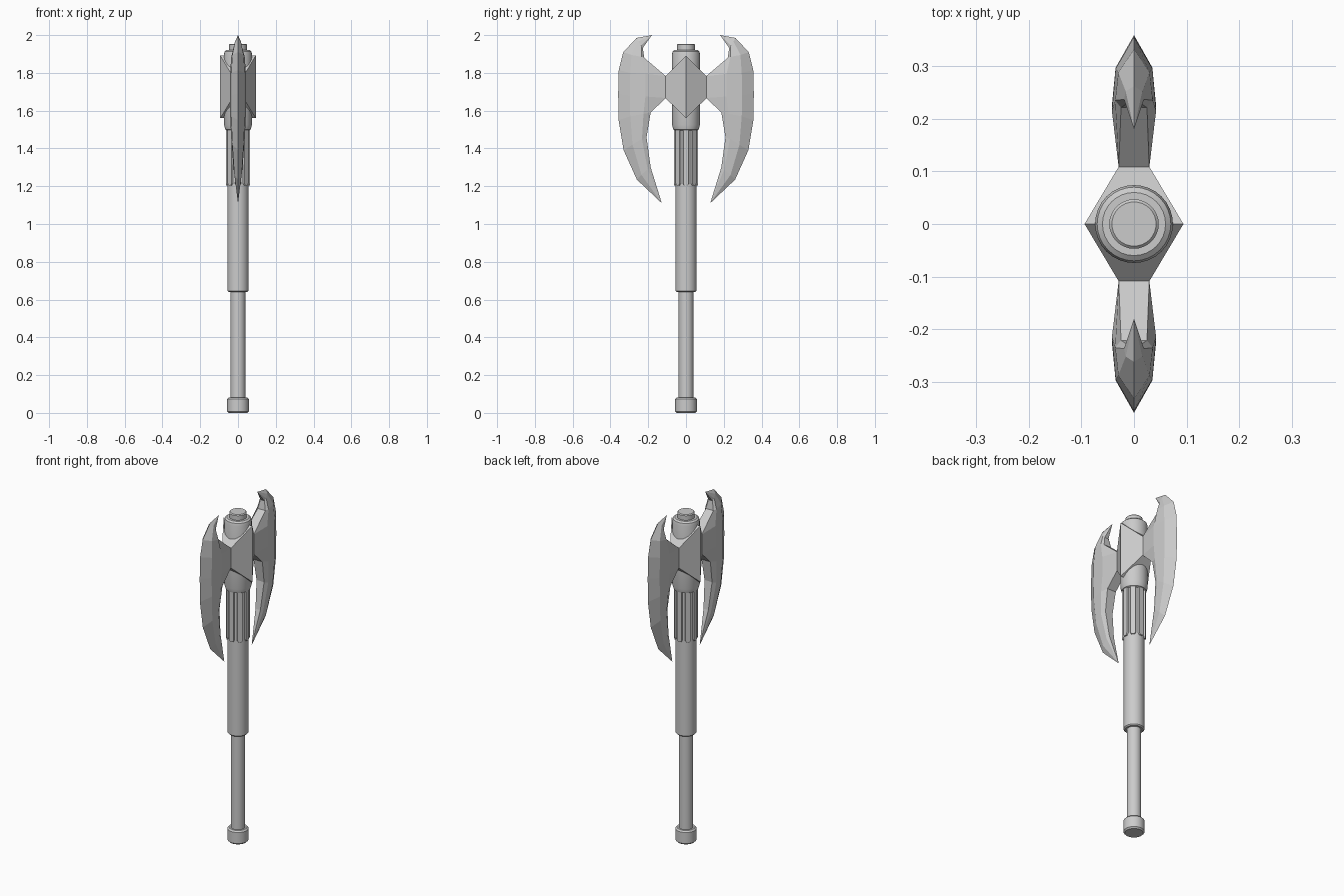
import bpy, bmesh, math
from mathutils import Matrix, Vector

if "Cube" in bpy.data.objects:
    bpy.data.objects.remove(bpy.data.objects["Cube"])


def make_object(name, bm, smooth=None):
    bmesh.ops.recalc_face_normals(bm, faces=bm.faces[:])
    mesh = bpy.data.meshes.new(name)
    bm.to_mesh(mesh)
    bm.free()
    ob = bpy.data.objects.new(name, mesh)
    bpy.context.collection.objects.link(ob)
    if smooth:
        bpy.ops.object.select_all(action='DESELECT')
        ob.select_set(True)
        bpy.context.view_layer.objects.active = ob
        bpy.ops.object.shade_smooth_by_angle(angle=math.radians(smooth))
    return ob


def lathe(name, profile, sides=32):
    """Capped solid turned round z from (radius, z) points."""
    bm = bmesh.new()
    rings = [[bm.verts.new((r * math.cos(math.tau * i / sides),
                            r * math.sin(math.tau * i / sides), z))
              for i in range(sides)] for r, z in profile]
    for a, b in zip(rings, rings[1:]):
        for i in range(sides):
            j = (i + 1) % sides
            bm.faces.new((a[i], a[j], b[j], b[i]))
    bm.faces.new(rings[0])
    bm.faces.new(rings[-1])
    return make_object(name, bm, 30)


def rod(name, r, z0, z1, b):
    return lathe(name, [(r - b, z0), (r, z0 + b), (r, z1 - b), (r - b, z1)])


# Shaft, from the pommel up to the cap
rod("pommel", 0.057, 0.0, 0.082, 0.008)
rod("grip", 0.039, 0.05, 0.67, 0.003)
rod("sleeve", 0.056, 0.64, 1.54, 0.006)
lathe("head_collar", [(0.058, 1.495), (0.067, 1.50), (0.074, 1.525),
                      (0.074, 1.90), (0.070, 1.914), (0.060, 1.922)])
rod("top_cap", 0.047, 1.90, 1.954, 0.005)

# Raised ribs around the upper sleeve
bm = bmesh.new()
for k in range(8):
    turn = Matrix.Rotation(math.tau * k / 8, 4, 'Z')
    outline = [(-0.017, 1.215), (-0.010, 1.203), (0.010, 1.203),
               (0.017, 1.215), (0.017, 1.515), (-0.017, 1.515)]
    inner = [bm.verts.new(turn @ Vector((0.045, y, z))) for y, z in outline]
    outer = [bm.verts.new(turn @ Vector((0.063, y * 0.85, z))) for y, z in outline]
    bm.faces.new(inner)
    bm.faces.new(outer)
    for i in range(6):
        j = (i + 1) % 6
        bm.faces.new((inner[i], inner[j], outer[j], outer[i]))
make_object("sleeve_ribs", bm)

# Faceted hub: convex hull of the ridge and the blade sockets
bm = bmesh.new()
for s in (-1, 1):
    for x, y, z in ((0.094, 0, 1.56), (0.094, 0, 1.892),
                    (0.029, 0.109, 1.667), (0.029, 0.109, 1.783),
                    (0.029, -0.109, 1.667), (0.029, -0.109, 1.783)):
        bm.verts.new((s * x, y, z))
bmesh.ops.convex_hull(bm, input=bm.verts[:])
bmesh.ops.dissolve_limit(bm, angle_limit=0.02, verts=bm.verts[:], edges=bm.edges[:])
make_object("blade_hub", bm)

# Blade cross-sections: inner edge, swell, ridge, cutting edge
# each row: edge y, z, ridge y, z, swell y, z, inner y, z, thickness scale
stations = [
    (0.262, 1.985, 0.252, 1.966, 0.237, 1.945, 0.229, 1.932, 0.45),
    (0.332, 1.91, 0.288, 1.895, 0.235, 1.885, 0.221, 1.88, 0.85),
    (0.356, 1.815, 0.295, 1.80, 0.215, 1.795, 0.107, 1.783, 1.0),
    (0.359, 1.69, 0.297, 1.68, 0.215, 1.675, 0.107, 1.667, 1.0),
    (0.357, 1.55, 0.295, 1.57, 0.225, 1.583, 0.187, 1.59, 1.0),
    (0.330, 1.39, 0.283, 1.42, 0.233, 1.45, 0.209, 1.46, 0.85),
    (0.260, 1.235, 0.236, 1.26, 0.203, 1.29, 0.187, 1.30, 0.55),
]
for s, name in ((1, "blade_rear"), (-1, "blade_front")):
    bm = bmesh.new()
    rings = []
    for ey, ez, ry, rz, my, mz, iy, iz, t in stations:
        half = [(0.029 * t, iy, iz), (0.042 * t, my, mz), (0.035 * t, ry, rz)]
        pts = half + [(0, ey, ez)] + [(-x, y, z) for x, y, z in reversed(half)]
        rings.append([bm.verts.new((x, s * y, z)) for x, y, z in pts])
    for a, b in zip(rings, rings[1:]):
        for i in range(7):
            j = (i + 1) % 7
            bm.faces.new((a[i], a[j], b[j], b[i]))
    for ring, y, z in ((rings[0], 0.18, 2.0), (rings[-1], 0.128, 1.11)):
        tip = bm.verts.new((0, s * y, z))
        for i in range(7):
            bm.faces.new((ring[i], ring[(i + 1) % 7], tip))
    make_object(name, bm)
